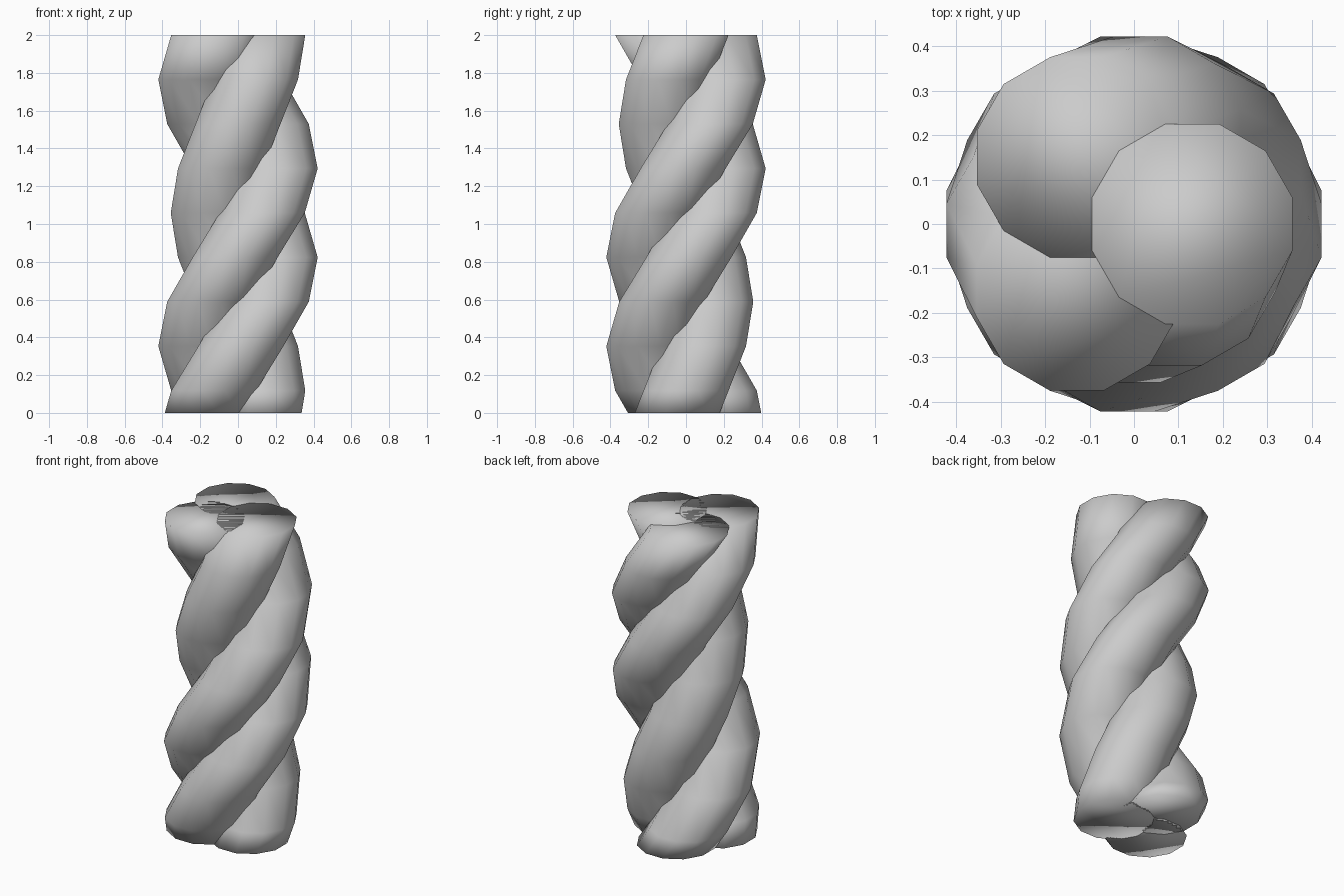
import bpy, bmesh
from math import pi, sin, cos, atan2, hypot
from mathutils import Vector

if "Cube" in bpy.data.objects:
    bpy.data.objects.remove(bpy.data.objects["Cube"])

HEIGHT = 2.0
STEP = HEIGHT / 8.5          # ring spacing along the rope
TURN = pi / 4                # twist per ring
SIDES = 12
RADIUS = 0.225 / cos(pi / SIDES)   # strand thickness
# strand centres at the top: an even triangle slightly off the twist axis
CENTRES = [(0.173 * cos(a) - 0.042, 0.173 * sin(a)) for a in (0, 2 * pi / 3, 4 * pi / 3)]


def strand(name, cx, cy):
    """Helical tube of level round sections, trimmed flat at both ends."""
    d, start = hypot(cx, cy), atan2(cy, cx)
    bm = bmesh.new()
    rings = []
    for k in range(10):
        a = start - k * TURN
        centre = Vector((d * cos(a), d * sin(a), HEIGHT - k * STEP))
        rings.append([bm.verts.new(centre + RADIUS * Vector((cos(t), sin(t), 0)))
                      for t in (2 * pi * (i + 0.5) / SIDES for i in range(SIDES))])
    for r, s in zip(rings, rings[1:]):
        for i in range(SIDES):
            j = (i + 1) % SIDES
            bm.faces.new((r[i], r[j], s[j], s[i]))
    bm.faces.new(rings[0])
    # flat bottom, half a step above the last ring
    cut = bmesh.ops.bisect_plane(bm, geom=bm.verts[:] + bm.edges[:] + bm.faces[:],
                                 plane_co=(0, 0, 0), plane_no=(0, 0, -1), clear_outer=True)
    bmesh.ops.contextual_create(
        bm, geom=[e for e in cut["geom_cut"] if isinstance(e, bmesh.types.BMEdge)])
    bmesh.ops.recalc_face_normals(bm, faces=bm.faces[:])
    for f in bm.faces:
        f.smooth = True
    mesh = bpy.data.meshes.new(name)
    bm.to_mesh(mesh)
    bm.free()
    ob = bpy.data.objects.new(name, mesh)
    bpy.context.collection.objects.link(ob)


# three intertwined strands
for n, (x, y) in enumerate(CENTRES):
    strand(f"twisted_strand_{n + 1}", x, y)
